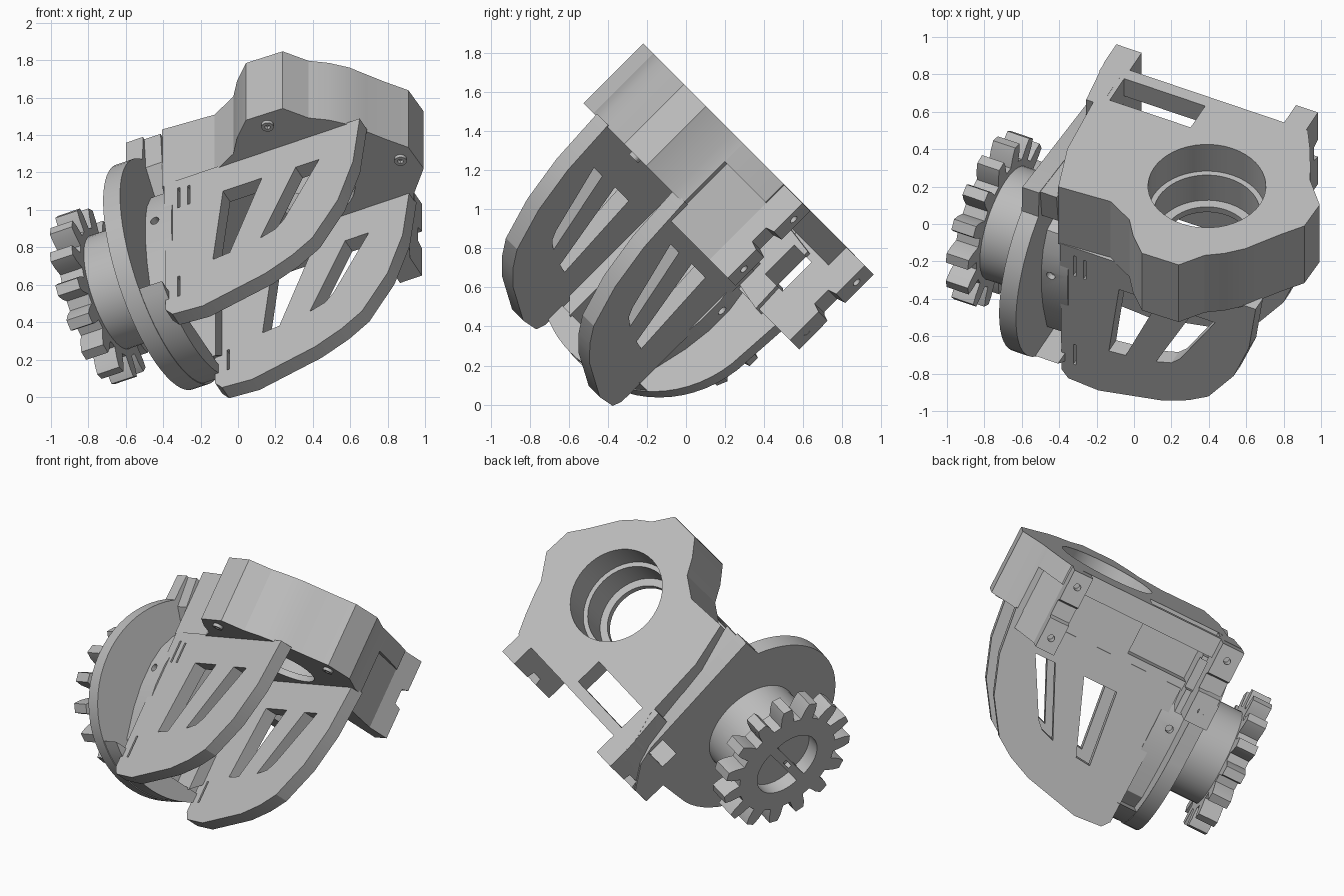
import bpy, bmesh, math
from mathutils import Matrix, Vector

if "Cube" in bpy.data.objects:
    bpy.data.objects.remove(bpy.data.objects["Cube"])

# The assembly leans: local u = gear axis, v = across the fins, w = plate normal
U = Vector((0.902, -0.305, 0.305)).normalized()
W = Vector((0, 1, 1)).normalized()
V = W.cross(U)
FRAME = Matrix((U, V, W)).transposed().to_4x4()

grey = bpy.data.materials.new("plain grey")
grey.use_nodes = True
grey.diffuse_color = (0.5, 0.5, 0.5, 1)
grey.node_tree.nodes["Principled BSDF"].inputs["Base Color"].default_value = (0.5, 0.5, 0.5, 1)

parts = []


def prism(name, pts, axis, lo, hi, cutter=False):
    """Extrude a closed outline along local axis u, v or w."""
    place = {"u": lambda a, b, d: (d, a, b),
             "v": lambda a, b, d: (a, d, b),
             "w": lambda a, b, d: (a, b, d)}[axis]
    bm = bmesh.new()
    face = bm.faces.new([bm.verts.new(place(a, b, lo)) for a, b in pts])
    ext = bmesh.ops.extrude_face_region(bm, geom=[face])["geom"]
    shift = Vector(place(0, 0, hi - lo))
    bmesh.ops.translate(bm, vec=shift, verts=[e for e in ext if isinstance(e, bmesh.types.BMVert)])
    bmesh.ops.recalc_face_normals(bm, faces=bm.faces)
    mesh = bpy.data.meshes.new(name)
    bm.to_mesh(mesh)
    bm.free()
    mesh.materials.append(grey)
    ob = bpy.data.objects.new(name, mesh)
    bpy.context.collection.objects.link(ob)
    ob.matrix_world = FRAME
    if cutter:
        ob.hide_render = True
    else:
        parts.append(ob)
    return ob


def arc(cx, cy, r, start=0, end=360, n=48):
    steps = n if end - start >= 360 else n + 1
    return [(cx + r * math.cos(math.radians(start + (end - start) * i / n)),
             cy + r * math.sin(math.radians(start + (end - start) * i / n))) for i in range(steps)]


def rect(a0, a1, b0, b1):
    return [(a0, b0), (a1, b0), (a1, b1), (a0, b1)]


def cut(ob, cutters):
    for c in cutters:
        mod = ob.modifiers.new("cut", "BOOLEAN")
        mod.operation = "DIFFERENCE"
        mod.solver = "EXACT"
        mod.object = c
    bpy.context.view_layer.update()
    done = bpy.data.meshes.new_from_object(ob.evaluated_get(bpy.context.evaluated_depsgraph_get()))
    ob.modifiers.clear()
    ob.data = done
    for c in cutters:
        bpy.data.objects.remove(c)


TOP, UNDER = 1.152, 0.72
HOLE = (0.725, -0.612)

# Thick body around the stepped round opening
front_edge = [(1.2, -0.33), (1.33, -0.48), (1.325, -0.66), (1.24, -0.77), (1.17, -0.87),
              (1.115, -0.95), (1.03, -1.03), (0.94, -1.09), (0.846, -1.215), (0.63, -1.22),
              (0.53, -1.12), (0.46, -1.02), (0.31, -0.94), (0.01, -0.96), (-0.07, -0.68)]
body = prism("body_block", front_edge + [(-0.1, -0.26), (1.17, -0.26)], "w", UNDER, TOP)
cut(body, [prism("hole_cut", arc(*HOLE, r), "w", lo, 1.3, True)
           for r, lo in ((0.315, 0.95), (0.285, 0.76), (0.235, 0.6))]
    + [prism("window_cut", rect(-0.02, 0.42, -0.4, -0.2), "w", 0.78, 1.03, True)])

# Thin rear shelf with its slot
shelf = prism("rear_shelf", [(-0.1, -0.26), (-0.17, -0.07), (-0.17, 0), (1.03, 0),
                             (1.1, -0.12), (1.17, -0.26)], "w", 1.02, TOP)
cut(shelf, [prism("slot_cut", rect(-0.05, 0.455, -0.25, -0.07), "w", 0.9, 1.3, True)])


def side_opening():
    return prism("opening_cut", rect(-0.2, -0.08, 0.76, 0.97), "u", -0.4, 0.1, True)


# Rear mounting legs with a notch and two screw holes each
for name, inner, outer, side in (("right_leg", -0.025, -0.175, -0.14), ("left_leg", 0.89, 1.02, 1.15)):
    leg = prism(name, [(inner, 0.147), (outer, 0.147), (outer, 0), (side, -0.3), (inner, -0.3)],
                "w", 0.61, TOP - 0.001)
    mid = (inner + outer) / 2
    cut(leg, [prism("notch_cut", [(0.2, 0.8), (0.1, 0.83), (0.1, 0.93), (0.2, 0.96)], "u",
                    min(inner, outer) - 0.1, max(inner, outer) + 0.1, True), side_opening()]
        + [prism("screw_cut", arc(mid, w, 0.022, n=16), "v", 0.05, 0.3, True) for w in (0.7, 1.06)])

# Two slotted fins
fin_outline = [(0.02, 0.73), (0.03, -0.22), (0.07, -0.27), (0.25, -0.285), (0.62, -0.2), (0.78, -0.13),
               (0.9, -0.05), (1.05, 0.17), (1.14, 0.42), (1.18, 0.73)]
slots = [[(0.37, 0.53), (0.6, 0.53), (0.41, 0.05), (0.31, 0.04)],
         [(0.8, 0.525), (0.94, 0.525), (0.73, 0.16), (0.68, 0.11), (0.59, 0.08)]]
slits = [rect(0.1, 0.115, 0.52, 0.67), rect(0.16, 0.175, 0.52, 0.66), rect(0.1, 0.115, -0.15, 0.0)]
for name, v0 in (("front_fin", -0.96), ("rear_fin", -0.345)):
    fin = prism(name, fin_outline, "v", v0, v0 + 0.09)
    cut(fin, [prism("fin_cut", s, "v", v0 - 0.1, v0 + 0.2, True) for s in slots]
        + [prism("slit_cut", s, "v", v0 - 0.1, v0 + 0.03, True) for s in slits])

# Side wall: large disc running up to the plate, with a floor and a gusset inside it
DISC = (-0.65, 0.4)
wall = prism("side_wall", arc(*DISC, 0.635, 124, 352, 40) + [(0.0, 0.61), (0.145, 0.61), (0.145, 0.78),
             (0.0, 0.95), (-0.12, 1.0), (-1.0, 1.1)], "u", -0.185, -0.085)
cut(wall, [side_opening()])
prism("wall_floor", arc(*DISC, 0.63, 231, 309, 16), "u", -0.1, 0.05)
gusset = prism("side_gusset", [(-0.1, 0.6), (-0.12, 0.995), (-0.985, 1.095), (-0.965, 0.9), (-0.8, 0.72)],
               "u", -0.175, 0.012)
cut(gusset, [side_opening()])
prism("inner_hub", arc(*DISC, 0.29), "u", -0.1, 0.03)

# Rounded screw brackets joining the wall to the fins
for name, v0, d in (("front_bracket", -0.95, 1), ("rear_bracket", -0.265, -1)):
    bulge = [(v0 + d * 0.16, -0.1), (v0 + d * 0.05, 0.0), (v0, 0.2), (v0 - d * 0.02, 0.35),
             (v0 - d * 0.02, 0.5), (v0, 0.62), (v0 + d * 0.05, 0.73), (v0 + d * 0.16, 0.76)]
    bracket = prism(name, bulge, "u", -0.1, 0.07)
    cut(bracket, [prism("screw_cut", arc(-0.03, 0.47, 0.025, n=16), "v", v0 - 0.06, v0 + 0.06, True)])

# Drive hub and gear
prism("gear_hub", arc(*DISC, 0.32), "u", -0.48, -0.17)
TEETH = 15
outline = []
for i in range(TEETH):
    for step, r in ((-0.32, 0.36), (-0.24, 0.43), (-0.15, 0.475), (0.15, 0.475), (0.24, 0.43), (0.32, 0.36)):
        a = 2 * math.pi * (i + step) / TEETH
        outline.append((DISC[0] + r * math.cos(a), DISC[1] + r * math.sin(a)))
gear = prism("gear", outline, "u", -0.58, -0.45)
cut(gear, [prism("half_cut", arc(DISC[0] + d * 0.03, DISC[1], 0.2, a, a + 180, 24), "u", -0.7, -0.49, True)
           for d, a in ((1, -90), (-1, 90))]
    + [prism("key_cut", rect(DISC[0] - 0.012, DISC[0] + 0.012, DISC[1] - 0.04, DISC[1] + 0.04),
             "u", -0.7, -0.54, True)])

# Screw heads under the body
for i, (u, v) in enumerate(((0.72, -1.14), (1.25, -0.6))):
    screw = prism(f"under_screw_{i + 1}", arc(u, v, 0.033, n=20), "w", UNDER - 0.02, UNDER + 0.02)
    cut(screw, [prism("socket_cut", arc(u, v, 0.016, n=6), "w", 0.6, UNDER, True)])

# Soft shading on round walls only
for ob in bpy.context.view_layer.objects:
    ob.select_set(ob in parts)
bpy.context.view_layer.objects.active = parts[0]
bpy.ops.object.shade_smooth_by_angle(angle=math.radians(18))
